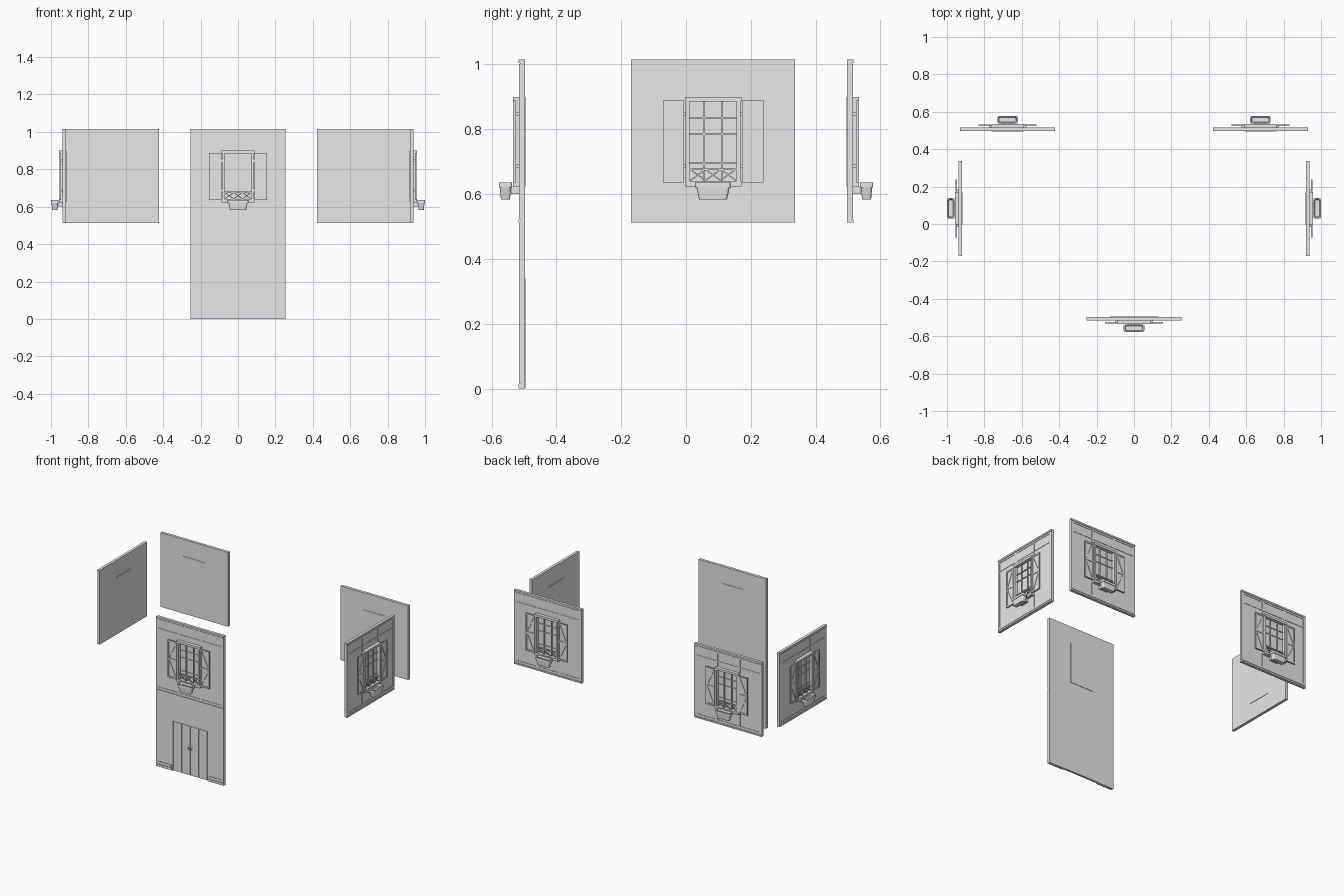
import bpy, bmesh, math
from mathutils import Matrix, Vector

if "Cube" in bpy.data.objects:
    bpy.data.objects.remove(bpy.data.objects["Cube"])

grey = bpy.data.materials.new("plain grey")
grey.diffuse_color = (0.8, 0.8, 0.8, 1)
grey.use_nodes = True
grey.node_tree.nodes["Principled BSDF"].inputs["Base Color"].default_value = grey.diffuse_color


def box(bm, x0, x1, d0, d1, z0, z1):
    """Box in wall space: d is the distance outward from the wall face."""
    m = Matrix.Translation(((x0 + x1) / 2, -(d0 + d1) / 2, (z0 + z1) / 2)) @ \
        Matrix.Diagonal((abs(x1 - x0), abs(d1 - d0), abs(z1 - z0), 1))
    bmesh.ops.create_cube(bm, size=1, matrix=m)


def strut(bm, a, b, w, d0, d1):
    """Slanted bar between two (x, z) points."""
    a, b = Vector(a), Vector(b)
    v, mid = b - a, (a + b) / 2
    m = Matrix.Translation((mid.x, -(d0 + d1) / 2, mid.y)) @ \
        Matrix.Rotation(-math.atan2(v.y, v.x), 4, 'Y') @ \
        Matrix.Diagonal((v.length, d1 - d0, w, 1))
    bmesh.ops.create_cube(bm, size=1, matrix=m)


def finish(bm, name, place):
    bmesh.ops.recalc_face_normals(bm, faces=bm.faces)
    me = bpy.data.meshes.new(name)
    bm.to_mesh(me)
    bm.free()
    me.materials.append(grey)
    ob = bpy.data.objects.new(name, me)
    ob.matrix_world = place
    bpy.context.collection.objects.link(ob)


def boxes(name, place, items):
    bm = bmesh.new()
    for it in items:
        box(bm, *it)
    finish(bm, name, place)


def planter(place):
    # Tapered hollow trough with rounded corners, lofted through rings
    bm = bmesh.new()
    rings = []
    for hw, hd, z in ((.043, .014, .583), (.051, .0175, .62), (.055, .0205, .62),
                      (.055, .0205, .635), (.049, .0145, .635), (.045, .012, .622)):
        r, ring = .008, []
        for k, (sx, sy) in enumerate(((1, 1), (-1, 1), (-1, -1), (1, -1))):
            for j in range(4):
                a = math.radians(90 * k + 30 * j)
                ring.append(bm.verts.new((sx * (hw - r) + r * math.cos(a),
                                          -.045 + sy * (hd - r) + r * math.sin(a), z)))
        rings.append(ring)
    for lo, hi in zip(rings, rings[1:]):
        for i in range(16):
            j = (i + 1) % 16
            bm.faces.new((lo[i], lo[j], hi[j], hi[i]))
    bm.faces.new(rings[0][::-1])
    bm.faces.new(rings[-1])
    finish(bm, "planter", place)


def window_wall(place):
    boxes("wall", place, [(-.2535, .2535, -.015, 0, .512, 1.015)])
    # Timber trim: beams, corner posts, studs and upper rail
    trim = [(-.2535, .2535, 0, .003, .99, 1.001), (-.2535, .2535, 0, .004, 1.004, 1.015),
            (-.2535, .2535, 0, .004, .512, .522), (-.2535, .2535, 0, .003, .525, .54)]
    for s in (-1, 1):
        trim += [(s * .237, s * .2535, 0, .003, .54, .99),
                 (s * .079, s * .09, 0, .003, .54, .623),
                 (s * .079, s * .09, 0, .003, .90, .99)]
    trim.append((-.237, .237, 0, .0025, .93, .938))
    boxes("timber_trim", place, trim)
    # Window frame with header and sill
    frame = [(-.087, .087, 0, .022, .885, .90), (-.087, .087, 0, .022, .623, .64)]
    frame += [(s * .073, s * .085, 0, .02, .64, .885) for s in (-1, 1)]
    boxes("window_frame", place, frame)
    # Glazing bars
    bars = [(s * .028 - .0025, s * .028 + .0025, 0, .007, .64, .885) for s in (-1, 1)]
    bars += [(-.073, .073, 0, .006, z - .0025, z + .0025) for z in (.695, .785, .835)]
    boxes("glazing_bars", place, bars)
    # Low railing in the opening, with crossed struts
    bm = bmesh.new()
    box(bm, -.073, .073, .01, .016, .674, .68)
    for i in range(3):
        x = -.07 + i * .0467
        strut(bm, (x, .642), (x + .0467, .676), .004, .011, .014)
        strut(bm, (x, .676), (x + .0467, .642), .004, .012, .015)
    finish(bm, "window_railing", place)
    # Open shutters with framed edge, diagonal brace and hinges
    for s in (-1, 1):
        bm = bmesh.new()
        a, b = s * .089, s * .155
        box(bm, a, b, .012, .017, .635, .888)
        for z in (.635, .757, .878):
            box(bm, a, b, .017, .021, z, z + .01)
        for x in (a, b - s * .008):
            box(bm, x, x + s * .008, .017, .021, .645, .878)
        strut(bm, (a + s * .009, .648), (b - s * .009, .754), .007, .017, .02)
        strut(bm, (a + s * .009, .875), (b - s * .009, .77), .007, .017, .02)
        for z in (.68, .84):
            box(bm, s * .084, s * .1, 0, .013, z, z + .012)
        finish(bm, "shutter", place)
    planter(place)
    # Planter bracket and inner window plate
    boxes("planter_bracket", place, [(-.03, .03, 0, .028, .6, .623)])
    boxes("inner_window_plate", place, [(-.085, .085, -.0175, -.015, .623, .9)])


def door_wall(place):
    # Wall around the doorway
    boxes("door_wall", place, [(-.2535, -.128, -.015, 0, 0, .512),
                               (.128, .2535, -.015, 0, 0, .512),
                               (-.128, .128, -.015, 0, .335, .512)])
    trim = [(-.2535, .2535, 0, .003, .482, .512)]
    for s in (-1, 1):
        trim += [(s * .238, s * .2535, 0, .003, .035, .482),
                 (s * .137, s * .2535, 0, .003, .018, .035),
                 (s * .137, s * .2535, 0, .004, 0, .016)]
    boxes("door_wall_trim", place, trim)
    # Double door of planks, flush with the wall
    doors = [(-.128, .128, -.0175, -.004, 0, .34)]
    for i in range(4):
        x = -.128 + i * .064
        doors.append((x + .0015, x + .0625, -.004, -.0005, .002, .333))
    boxes("double_door", place, doors)
    # Door pulls
    for s in (-1, 1):
        bm = bmesh.new()
        for z0, z1 in ((.172, .175), (.187, .19)):
            box(bm, s * .006, s * .018, -.001, .003, z0, z1)
        for x in (.006, .015):
            box(bm, s * x, s * (x + .003), -.001, .003, .175, .187)
        finish(bm, "door_pull", place)


def place(x, y, deg):
    return Matrix.Translation((x, y, 0)) @ Matrix.Rotation(math.radians(deg), 4, 'Z')


# Front column, two side walls and two rear walls
door_wall(place(0, -.512, 0))
window_wall(place(0, -.512, 0))
for side in (-1, 1):
    window_wall(place(side * .9345, .0835, 90 * side))
    window_wall(place(side * .676, .512, 180))
